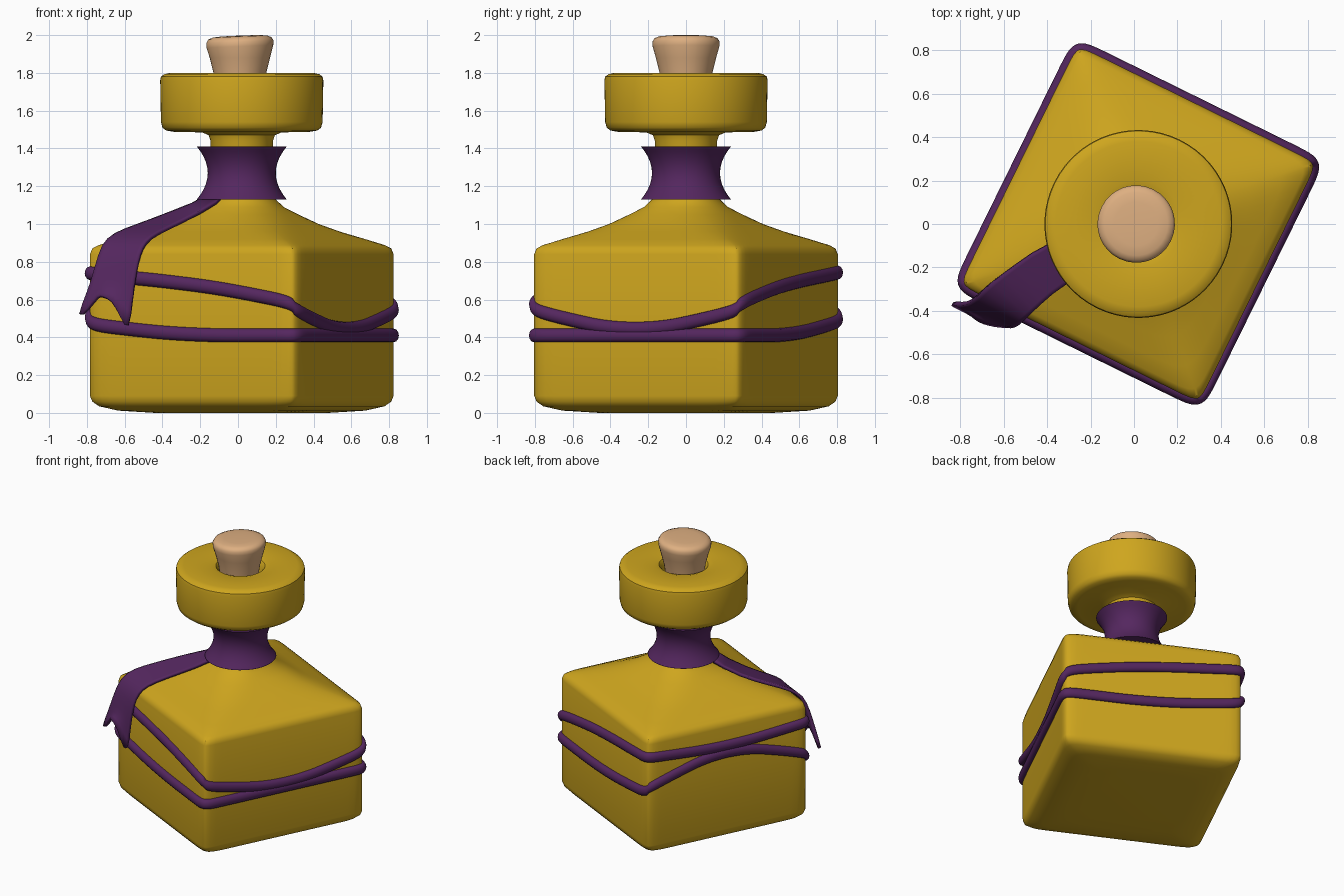
import bpy, math
from mathutils import Vector

if "Cube" in bpy.data.objects:
    bpy.data.objects.remove(bpy.data.objects["Cube"])

CX, ROT = 0.02, math.radians(-26.2)


def material(name, rgb):
    m = bpy.data.materials.new(name)
    m.diffuse_color = (*rgb, 1)
    m.use_nodes = True
    m.node_tree.nodes["Principled BSDF"].inputs["Base Color"].default_value = m.diffuse_color
    return m


GOLD = material("gold", (0.62, 0.38, 0.013))
PURPLE = material("purple", (0.09, 0.02, 0.115))
TAN = material("cork", (0.73, 0.43, 0.22))


def make(name, verts, faces, mat, angle=40):
    me = bpy.data.meshes.new(name)
    me.from_pydata(verts, [], faces)
    me.validate()
    ob = bpy.data.objects.new(name, me)
    bpy.context.collection.objects.link(ob)
    me.materials.append(mat)
    bpy.ops.object.select_all(action='DESELECT')
    ob.select_set(True)
    bpy.context.view_layer.objects.active = ob
    bpy.ops.object.shade_smooth_by_angle(angle=math.radians(angle))
    return ob


def ring_point(p, s, n):
    """Point on a superellipse; p counts corners (0 = front corner, 4 = full turn)."""
    side, u = math.floor(p), (p % 1) * 2 - 1
    # sample densely near the corners
    v = math.copysign(1 - (1 - abs(u)) ** 1.7, u)
    a = (side + v / 2 + 0.5) * math.pi / 2 - math.pi / 4
    c, d = abs(math.cos(a)), abs(math.sin(a))
    r = s / (c ** n + d ** n) ** (1 / n)
    return Vector((CX + r * math.cos(a + ROT), r * math.sin(a + ROT)))


def loft(name, profile, mat, segs=96):
    """Stack of superellipse rings (z, half size, exponent), capped at both ends."""
    verts, faces = [], []
    for z, s, n in profile:
        for i in range(segs):
            verts.append((*ring_point(i * 4 / segs, s, n), z))
    for k in range(len(profile) - 1):
        for i in range(segs):
            j = (i + 1) % segs
            a, b = k * segs, (k + 1) * segs
            faces.append((a + i, a + j, b + j, b + i))
    faces.append(tuple(reversed(range(segs))))
    faces.append(tuple(range(len(verts) - segs, len(verts))))
    return make(name, verts, faces, mat)


# Bottle: square body, sloped shoulder, round neck and thick lip
bottle = loft("bottle", [
    (0.0, 0.40, 4), (0.012, 0.52, 10), (0.035, 0.585, 18), (0.06, 0.607, 24),
    (0.09, 0.614, 28), (0.84, 0.614, 28), (0.87, 0.606, 26), (0.888, 0.585, 20),
    (0.92, 0.52, 10), (0.96, 0.43, 6), (1.0, 0.35, 4.4), (1.05, 0.275, 3),
    (1.09, 0.215, 2.3), (1.13, 0.18, 2), (1.18, 0.165, 2), (1.44, 0.165, 2),
    (1.47, 0.175, 2), (1.485, 0.21, 2), (1.488, 0.36, 2), (1.495, 0.40, 2),
    (1.51, 0.42, 2), (1.54, 0.428, 2), (1.76, 0.432, 2), (1.78, 0.428, 2),
    (1.793, 0.41, 2), (1.80, 0.38, 2), (1.80, 0.20, 2), (1.79, 0.165, 2),
    (1.76, 0.145, 2), (1.70, 0.14, 2)], GOLD)

# Cork, with a slightly slanted top
cork = loft("cork", [
    (1.69, 0.125, 2), (1.80, 0.14, 2), (1.88, 0.16, 2), (1.94, 0.177, 2),
    (1.965, 0.178, 2), (1.982, 0.168, 2), (1.992, 0.145, 2), (1.996, 0.10, 2),
    (1.997, 0.03, 2)], TAN, 48)
for v in cork.data.vertices:
    v.co.x -= 0.01
    if v.co.z > 1.9:
        v.co.z += 0.04 * v.co.x

# Flared wrap around the neck
wrap = [(1.13, 0.16, 2), (1.13, 0.24, 2)]
wrap += [(1.27 + 0.14 * t / 5, 0.18 + 0.058 * (t / 5) ** 2, 2) for t in range(-5, 6)]
wrap += [(1.41, 0.16, 2)]
loft("neck_wrap", wrap, PURPLE, 64)


def height(keys, p):
    """Softened linear interpolation of strap height around the body."""
    total = 0
    for k in range(-4, 5):
        q = (p + k * 0.04) % 4
        for (p0, z0), (p1, z1) in zip(keys, keys[1:]):
            if p0 <= q <= p1:
                total += z0 + (z1 - z0) * (q - p0) / (p1 - p0)
                break
    return total / 9


def strap(name, keys, segs=160, sides=12):
    """Closed cord with an oval section running around the square body."""
    verts, faces = [], []
    for i in range(segs):
        p = i * 4 / segs - 0.5
        c = ring_point(p + 0.5, 0.617, 24)
        t = ring_point(p + 0.51, 0.617, 24) - ring_point(p + 0.49, 0.617, 24)
        out = Vector((t.y, -t.x)).normalized()
        z = height(keys, p)
        for k in range(sides):
            a = 2 * math.pi * k / sides
            verts.append((*(c + out * 0.027 * math.cos(a)), z + 0.036 * math.sin(a)))
            j, m = (i + 1) % segs, (k + 1) % sides
            faces.append((i * sides + k, j * sides + k, j * sides + m, i * sides + m))
    make(name, verts, faces, PURPLE, 60)


# Corners: 0 front, 1 right, 2 back, 3 left
strap("upper_strap", [(0, .42), (.5, .56), (1, .69), (1.5, .755), (2, .70),
                      (2.5, .75), (3, .685), (3.5, .565), (4, .42)])
strap("lower_strap", [(0, .41), (1, .41), (1.5, .50), (2, .69), (2.5, .48),
                      (3, .41), (4, .41)])

# Ribbon tail: left and right edges from neck to the forked end
left = [(-.15, -.01, 1.14), (-.40, -.08, 1.04), (-.55, -.19, .985), (-.66, -.27, .945),
        (-.72, -.33, .89), (-.755, -.36, .77), (-.785, -.37, .66), (-.86, -.36, .48)]
right = [(-.07, -.15, 1.13), (-.32, -.27, 1.00), (-.43, -.37, .95), (-.49, -.425, .905),
         (-.52, -.455, .84), (-.54, -.465, .74), (-.555, -.47, .64), (-.575, -.47, .41)]
cols, verts, faces = 6, [], []
for r, (l, q) in enumerate(zip(left, right)):
    for c in range(cols + 1):
        f = c / cols
        v = Vector(l).lerp(Vector(q), f)
        if r == 7:                       # cut the fork into the last row
            v.z += min(0.17, 0.51 * min(f, 1 - f))
            v.y -= 0.03 * math.sin(math.pi * f)
            if f < 0.5:
                v.x += 0.03 * math.sin(2 * math.pi * f)
        verts.append(v)
        if r and c:
            i = r * (cols + 1) + c
            faces.append((i - cols - 2, i - cols - 1, i, i - 1))
ribbon = make("ribbon_tail", verts, faces, PURPLE)
sub = ribbon.modifiers.new("smooth", 'SUBSURF')
sub.levels = sub.render_levels = 1
wrapmod = ribbon.modifiers.new("rest_on_bottle", 'SHRINKWRAP')
wrapmod.target = bottle
wrapmod.wrap_mode = 'OUTSIDE'
wrapmod.offset = 0.015
solid = ribbon.modifiers.new("thickness", 'SOLIDIFY')
solid.thickness = 0.02
solid.offset = 0
